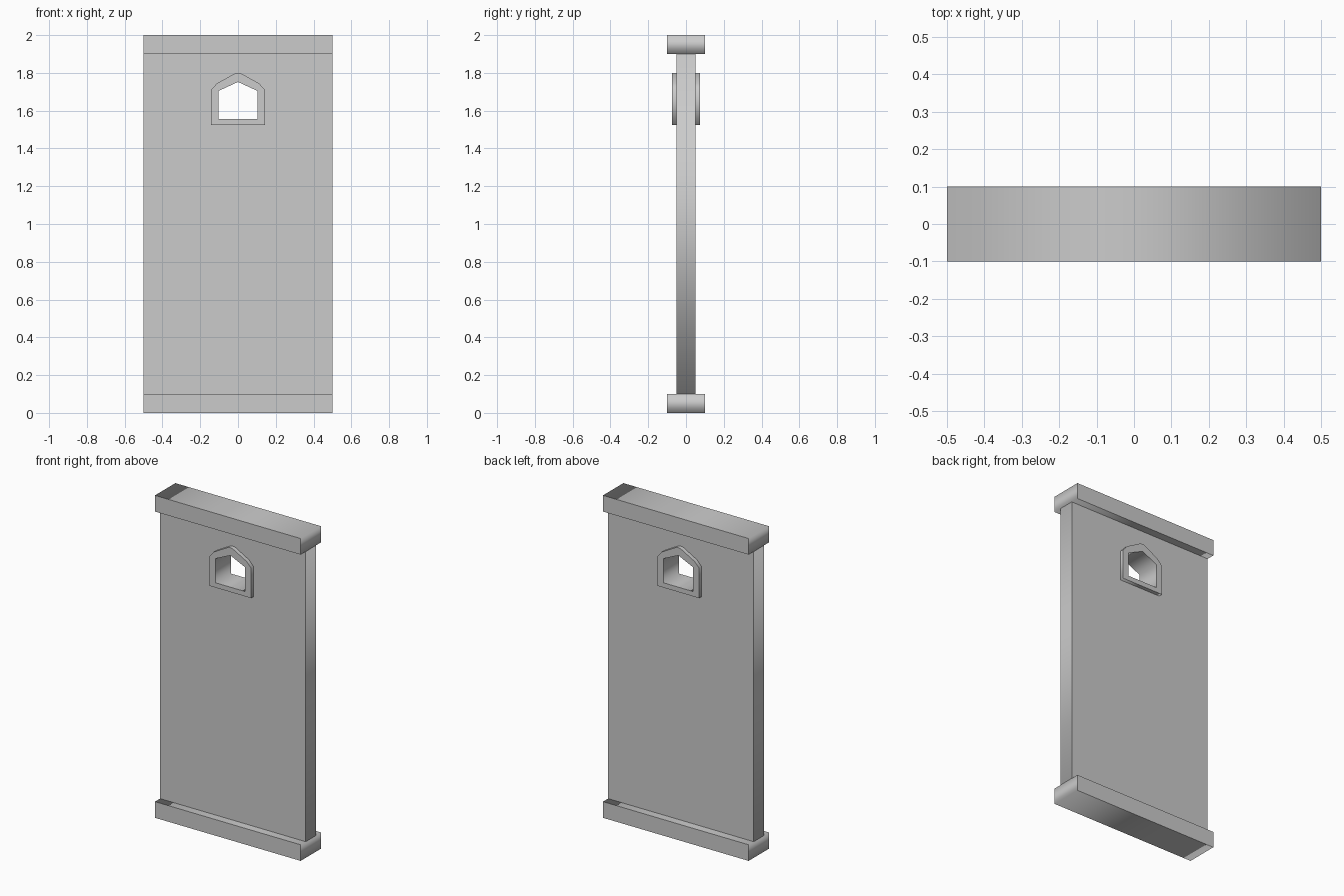
import bpy, math

if "Cube" in bpy.data.objects:
    bpy.data.objects.remove(bpy.data.objects["Cube"])


def extruded(name, loops, y0, y1):
    """Closed (x, z) outlines, inner ones cutting holes, extruded from y0 to y1."""
    curve = bpy.data.curves.new(name, 'CURVE')
    curve.dimensions = '2D'
    curve.fill_mode = 'BOTH'
    curve.extrude = abs(y1 - y0) / 2
    for pts in loops:
        s = curve.splines.new('POLY')
        s.points.add(len(pts) - 1)
        for p, (x, z) in zip(s.points, pts):
            p.co = (x, z, 0, 1)
        s.use_cyclic_u = True
    ob = bpy.data.objects.new(name, curve)
    bpy.context.collection.objects.link(ob)
    ob.rotation_euler.x = math.pi / 2
    ob.location.y = (y0 + y1) / 2
    bpy.ops.object.select_all(action='DESELECT')
    ob.select_set(True)
    bpy.context.view_layer.objects.active = ob
    bpy.ops.object.convert(target='MESH')
    return bpy.context.object


def mirrored(half):
    """Complete a right-hand half outline across x = 0."""
    return half + [(-x, z) for x, z in reversed(half) if x > 0]


def rect(z0, z1):
    return mirrored([(0.5, z0), (0.5, z1)])


# Pointed window outlines
inner = mirrored([(0.102, 1.555), (0.102, 1.705), (0, 1.752)])
outer = mirrored([(0.143, 1.525), (0.143, 1.71), (0.112, 1.744), (0.015, 1.798), (0, 1.80)])

# Thin wall panel with the window opening
extruded("wall_panel", [rect(0.1, 1.9), inner], -0.05, 0.05)

# Thicker rails at bottom and top
for name, z0 in (("bottom_rail", 0.0), ("top_rail", 1.9)):
    extruded(name, [rect(z0, z0 + 0.1)], -0.1, 0.1)

# Raised window surround on both faces
for name, side in (("window_frame_front", -1), ("window_frame_back", 1)):
    extruded(name, [outer, inner], side * 0.05, side * 0.075)
